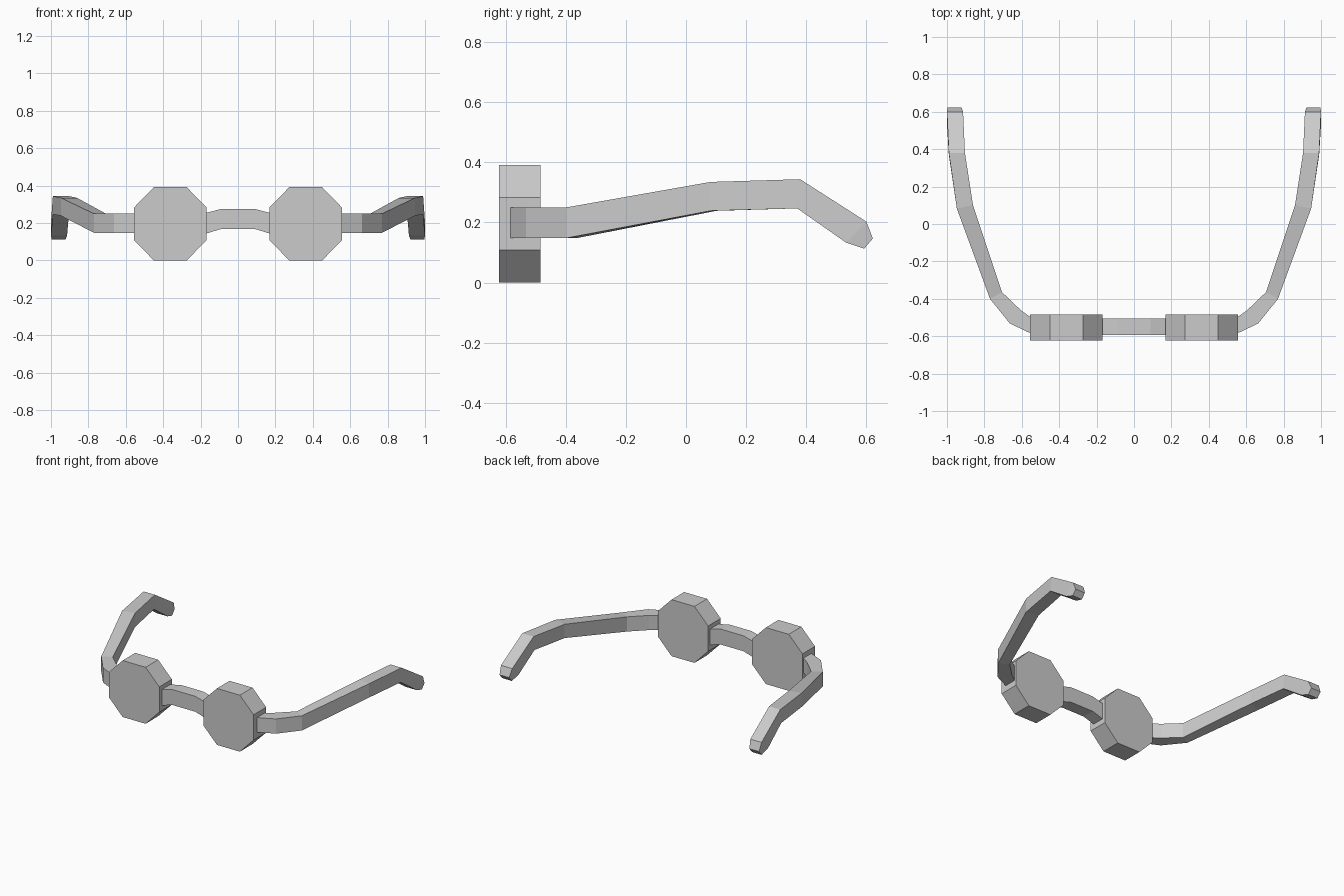
import bpy

if "Cube" in bpy.data.objects:
    bpy.data.objects.remove(bpy.data.objects["Cube"])


def make_object(name, verts, faces):
    mesh = bpy.data.meshes.new(name)
    mesh.from_pydata(verts, [], faces)
    mesh.update()
    obj = bpy.data.objects.new(name, mesh)
    bpy.context.collection.objects.link(obj)
    # consistent outward normals
    import bmesh
    bm = bmesh.new()
    bm.from_mesh(mesh)
    bmesh.ops.recalc_face_normals(bm, faces=bm.faces)
    bm.to_mesh(mesh)
    bm.free()
    return obj


def loft(name, sections):
    """Skin a list of equal-sized point loops and cap both ends."""
    n = len(sections[0])
    verts = [p for s in sections for p in s]
    faces = [(k * n + i, k * n + (i + 1) % n, (k + 1) * n + (i + 1) % n, (k + 1) * n + i)
             for k in range(len(sections) - 1) for i in range(n)]
    last = (len(sections) - 1) * n
    faces += [tuple(range(n)), tuple(range(last, last + n))]
    return make_object(name, verts, faces)


# Octagonal lens outline (x, z), relative to its centre
W, H, FX, FZ = 0.193, 0.196, 0.088, 0.088
octagon = [(W, -FZ), (W, FZ), (FX, H), (-FX, H), (-W, FZ), (-W, -FZ), (-FX, -H), (FX, -H)]

# Temple sections: outer x,y / inner x,y / top z, bottom z / y shift of the bottom edge
temple = [
    (0.535, -0.593, 0.525, -0.518, 0.250, 0.148, 0.0),
    (0.664, -0.532, 0.606, -0.460, 0.250, 0.148, 0.0),
    (0.770, -0.400, 0.706, -0.364, 0.250, 0.148, 0.0),
    (0.947, 0.082, 0.861, 0.102, 0.335, 0.239, 0.0),
    (0.990, 0.380, 0.904, 0.380, 0.344, 0.247, -0.010),
    (1.000, 0.600, 0.914, 0.600, 0.203, 0.133, -0.067),
    (0.996, 0.622, 0.922, 0.622, 0.147, 0.113, -0.029),
]

for side, label in ((1, "right"), (-1, "left")):
    # Lens
    loft(label + "_lens", [[(side * 0.362 + x, y, H + z) for x, z in octagon]
                           for y in (-0.622, -0.484)])
    # Temple arm with drooping ear tip
    loft(label + "_temple", [[(side * xo, yo, zt), (side * xi, yi, zt),
                              (side * xi, yi + d, zb), (side * xo, yo + d, zb)]
                             for xo, yo, xi, yi, zt, zb, d in temple])

# Arched nose bridge
bridge = [(-0.18, 0.252, 0.141), (-0.088, 0.276, 0.169), (0.088, 0.276, 0.169), (0.18, 0.252, 0.141)]
loft("nose_bridge", [[(x, -0.593, zb), (x, -0.593, zt), (x, -0.506, zt), (x, -0.506, zb)]
                     for x, zt, zb in bridge])
